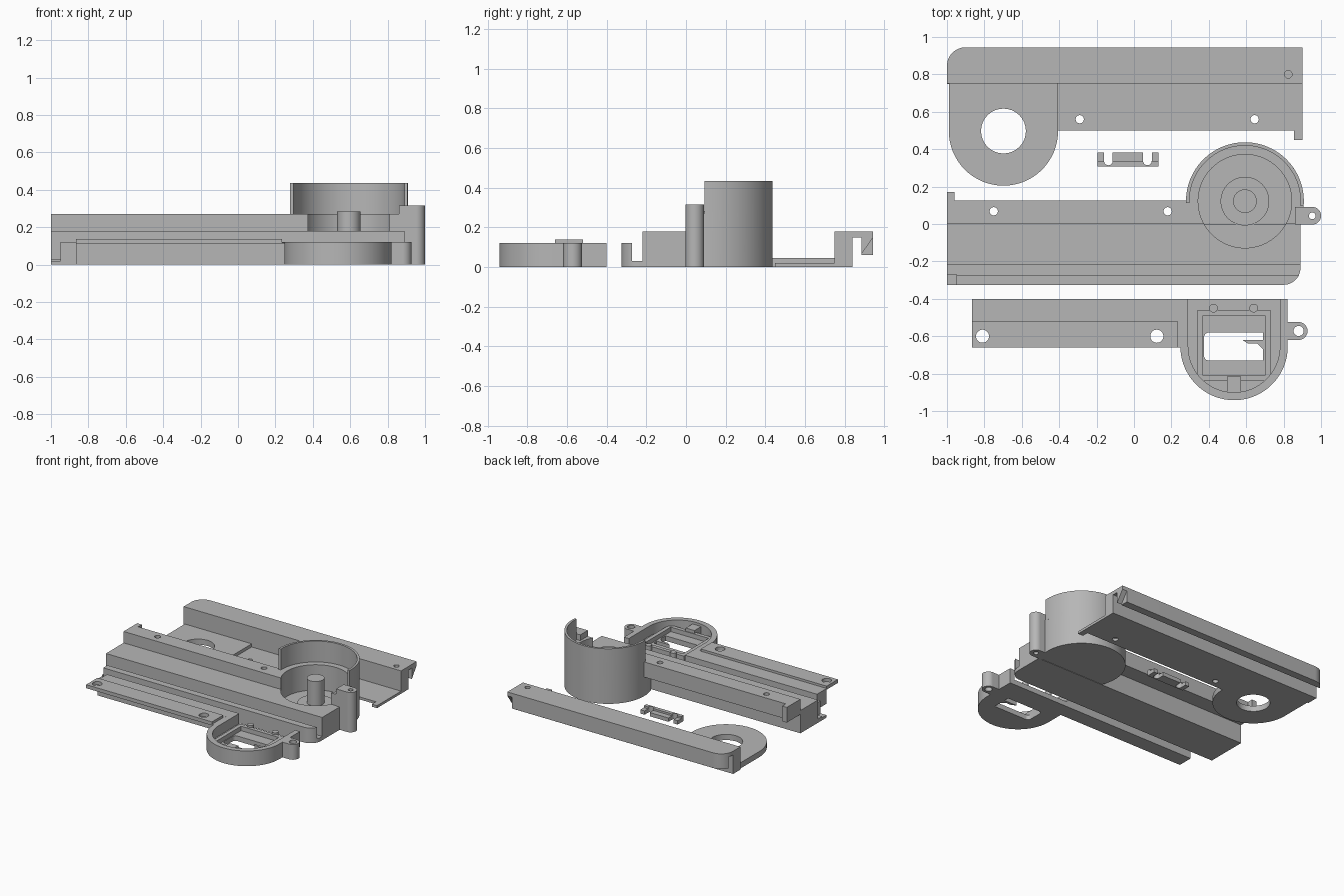
import bpy, bmesh
from math import cos, sin, radians

old = bpy.data.objects.get("Cube")
if old:
    bpy.data.objects.remove(old, do_unlink=True)

grey = bpy.data.materials.new("plain grey")
grey.use_nodes = True
grey.diffuse_color = (0.47, 0.47, 0.47, 1)
grey.node_tree.nodes["Principled BSDF"].inputs["Base Color"].default_value = grey.diffuse_color


def arc(cx, cy, r, a0, a1, n=32):
    """Points along an arc, angles in degrees."""
    return [(cx + r * cos(radians(a0 + (a1 - a0) * i / n)),
             cy + r * sin(radians(a0 + (a1 - a0) * i / n))) for i in range(n + 1)]


def prism(name, pts, lo, hi, axis="z"):
    """Extrude an outline: (x, y) along z, or (y, z) along x."""
    bm = bmesh.new()
    place = (lambda p: (p[0], p[1], lo)) if axis == "z" else (lambda p: (lo, p[0], p[1]))
    face = bm.faces.new([bm.verts.new(place(p)) for p in pts])
    new = bmesh.ops.extrude_face_region(bm, geom=[face])["geom"]
    move = (0, 0, hi - lo) if axis == "z" else (hi - lo, 0, 0)
    bmesh.ops.translate(bm, vec=move, verts=[v for v in new if isinstance(v, bmesh.types.BMVert)])
    bmesh.ops.recalc_face_normals(bm, faces=bm.faces)
    mesh = bpy.data.meshes.new(name)
    bm.to_mesh(mesh)
    bm.free()
    mesh.materials.append(grey)
    ob = bpy.data.objects.new(name, mesh)
    bpy.context.collection.objects.link(ob)
    return ob


def box(name, x0, x1, y0, y1, z0, z1):
    return prism(name, [(x0, y0), (x1, y0), (x1, y1), (x0, y1)], z0, z1)


def disc(name, x, y, r, z0, z1, n=64):
    return prism(name, arc(x, y, r, 0, 360, n)[:-1], z0, z1)


def corner(cx, cy, r, a):
    """Cutter that rounds an outer corner between angles a and a + 90."""
    u, v = [(1.5 * r * cos(radians(t)), 1.5 * r * sin(radians(t))) for t in (a, a + 90)]
    outer = [(cx + v[0], cy + v[1]), (cx + u[0] + v[0], cy + u[1] + v[1]), (cx + u[0], cy + u[1])]
    return prism("corner_cutter", arc(cx, cy, r, a, a + 90, 12) + outer, -1, 1)


def combine(ob, others, op):
    """Apply booleans and remove the helper solids."""
    for other in others:
        mod = ob.modifiers.new("bool", "BOOLEAN")
        mod.operation, mod.solver, mod.object = op, "EXACT", other
        bpy.context.view_layer.update()
        graph = bpy.context.evaluated_depsgraph_get()
        mesh = bpy.data.meshes.new_from_object(ob.evaluated_get(graph))
        ob.modifiers.clear()
        ob.data = mesh
        bpy.data.objects.remove(other, do_unlink=True)


def add(ob, *others):
    combine(ob, others, "UNION")


def cut(ob, *others):
    combine(ob, others, "DIFFERENCE")


def hole(x, y, r):
    return disc("hole_cutter", x, y, r, -1, 1, 32)


# Rear cover: hooked rail, thin floor and round tongue
cover = prism("rear_cover", [(0.5, 0), (0.84, 0), (0.84, 0.15), (0.885, 0.15), (0.885, 0.06),
                             (0.945, 0.06), (0.945, 0.18), (0.75, 0.18), (0.75, 0.02), (0.5, 0.02)],
              -1, 0.9, "x")
cut(cover, box("floor_trim", -1.1, -0.45, 0.4, 0.749, -0.1, 0.1), corner(-0.9, 0.845, 0.1, 90))
tongue = prism("tongue", [(-0.405, 0.77), (-0.99, 0.77)] + arc(-0.698, 0.497, 0.292, 180, 360), 0, 0.045)
add(cover, tongue, box("stop_tab", 0.855, 0.9, 0.45, 0.52, 0, 0.02))
cut(cover, hole(-0.698, 0.497, 0.12), hole(-0.29, 0.56, 0.022), hole(0.645, 0.56, 0.022),
    disc("dimple", 0.825, 0.8, 0.02, 0.05, 1, 32))
# slanted end of the hook lip
cut(cover, prism("lip_chamfer", [(0.875, 0), (0.96, 0), (0.96, 0.15), (0.945, 0.15), (0.875, 0.05)],
                 0.86, 0.95, "x"))

# Main body: stepped rail with front groove and raised screw strip
body = prism("main_body", [(-0.325, 0), (0, 0), (0, 0.15), (0.125, 0.15), (0.125, 0.27), (0, 0.27),
                           (0, 0.18), (-0.22, 0.18), (-0.22, 0.03), (-0.272, 0.03),
                           (-0.272, 0.12), (-0.325, 0.12)], -1, 0.89, "x")
DX, DY = 0.593, 0.122
add(body, prism("drum_base", arc(DX, DY, 0.315, -22, 202, 64), 0, 0.27),
    box("end_tab", -1, -0.96, 0.1, 0.17, 0.15, 0.27))
wall = arc(DX, DY, 0.315, -5, 182, 64) + arc(DX, DY, 0.297, 182, -5, 64)
add(body, prism("drum_wall", wall, 0.26, 0.435))
cut(body, disc("drum_pocket", DX, DY, 0.25, 0.07, 0.6), corner(0.80, -0.235, 0.09, -90),
    hole(-0.75, 0.068, 0.022), hole(0.18, 0.068, 0.022),
    prism("lip_end", [(-0.4, 0.02), (-0.271, 0.02), (-0.271, 0.2), (-0.4, 0.2)], -1.1, -0.95, "x"))
disc("spindle_collar", DX, DY, 0.13, 0.06, 0.09)
disc("spindle", DX, DY, 0.063, 0.06, 0.283)


def ear(name, x, y, r, back, z1, hole_r):
    ob = prism(name, [(back, y + r), (back, y - r)] + arc(x, y, r, -90, 90), 0, z1)
    cut(ob, hole(x, y, hole_r))


ear("body_screw_ear", 0.953, 0.044, 0.047, 0.86, 0.315, 0.018)

# Front cover: wall, screw flange and round cup
front = prism("front_cover_rail", [(-0.52, 0), (-0.4, 0), (-0.4, 0.12), (-0.52, 0.12), (-0.52, 0.138),
                                   (-0.66, 0.138), (-0.66, 0.11), (-0.52, 0.11)], -0.865, 0.27, "x")
cut(front, hole(-0.81, -0.6, 0.035), hole(0.122, -0.6, 0.035),
    box("flange_end", 0.235, 0.4, -0.7, -0.5, 0.119, 0.2))

CX, CY = 0.535, -0.655


def u_shape(name, r, z0, z1, top):
    return prism(name, [(CX + r, top), (CX - r, top)] + arc(CX, CY, r, 180, 360, 48), z0, z1)


cup = u_shape("front_cover_cup", 0.287, 0, 0.12, -0.4)
cut(cup, u_shape("cup_recess", 0.245, 0.04, 0.3, -0.3))
add(cup, box("frame", 0.34, 0.73, -0.84, -0.46, 0.03, 0.075),
    box("latch_tab", 0.497, 0.573, -0.905, -0.815, 0.03, 0.1))
cut(cup, box("frame_inner", 0.37, 0.7, -0.81, -0.49, 0.04, 0.3))
# through window with rounded left corners and a small pointed catch
window = (arc(0.4, -0.605, 0.025, 180, 90, 8) + [(0.69, -0.58), (0.69, -0.62), (0.58, -0.62), (0.61, -0.64),
          (0.66, -0.64), (0.69, -0.67), (0.69, -0.73)] + arc(0.4, -0.705, 0.025, 270, 180, 8))
cut(cup, prism("window_cutter", window, -1, 1))
for px in (0.425, 0.64):
    disc("locating_pin", px, -0.45, 0.023, 0.03, 0.09, 32)
ear("front_screw_ear", 0.88, -0.572, 0.048, 0.8, 0.12, 0.027)

# Loose clip with two round-bottomed notches
clip = prism("clip", [(0.308, 0), (0.382, 0), (0.382, 0.03), (0.338, 0.03), (0.338, 0.045), (0.308, 0.045)],
             -0.195, 0.132, "x")
for nx in (-0.137, 0.072):
    cut(clip, prism("notch", arc(nx, 0.337, 0.023, 180, 360, 16) + [(nx + 0.023, 0.4), (nx - 0.023, 0.4)], -1, 1))

# Smooth curved walls, keep hard edges
bpy.ops.object.select_all(action="DESELECT")
for ob in bpy.context.collection.objects:
    if ob.type == "MESH" and grey.name in ob.data.materials:
        ob.select_set(True)
        bpy.context.view_layer.objects.active = ob
bpy.ops.object.shade_smooth_by_angle(angle=radians(25))
